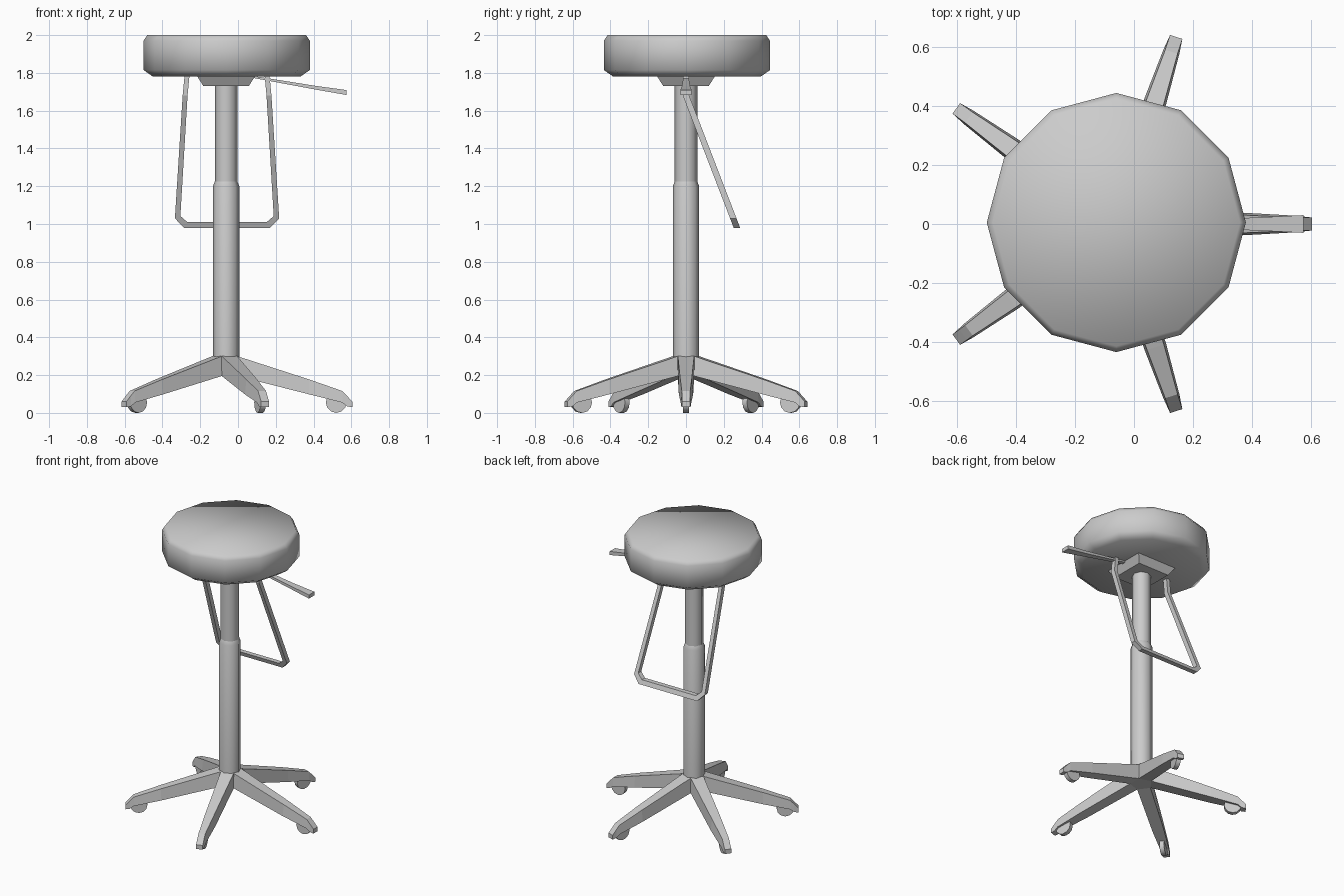
import bpy, bmesh
from math import sin, cos, pi
from mathutils import Matrix

if "Cube" in bpy.data.objects:
    bpy.data.objects.remove(bpy.data.objects["Cube"])

CX = -0.063  # axis of the column and base


def finish(name, bm, smooth=None):
    bmesh.ops.remove_doubles(bm, verts=bm.verts, dist=1e-5)
    bmesh.ops.recalc_face_normals(bm, faces=bm.faces)
    me = bpy.data.meshes.new(name)
    bm.to_mesh(me)
    bm.free()
    ob = bpy.data.objects.new(name, me)
    bpy.context.collection.objects.link(ob)
    if smooth:
        bpy.ops.object.select_all(action='DESELECT')
        ob.select_set(True)
        bpy.context.view_layer.objects.active = ob
        bpy.ops.object.shade_smooth_by_angle(angle=smooth)
    return ob


def loft(name, rings, smooth=None, matrix=None):
    """Skin a list of equal-length point rings and cap both ends."""
    bm = bmesh.new()
    vs = [[bm.verts.new(p) for p in r] for r in rings]
    n = len(vs[0])
    for a, b in zip(vs, vs[1:]):
        for i in range(n):
            j = (i + 1) % n
            bm.faces.new((a[i], a[j], b[j], b[i]))
    bm.faces.new(vs[0])
    bm.faces.new(vs[-1])
    if matrix:
        bm.transform(matrix)
    return finish(name, bm, smooth)


def lathe(name, profile, sides, smooth, cx=CX, cy=0):
    rings = [[(cx + r * cos(2 * pi * i / sides), cy + r * sin(2 * pi * i / sides), z)
              for i in range(sides)] for r, z in profile]
    return loft(name, rings, smooth)


# Cushioned twelve-sided seat
lathe("seat", [(0.39, 1.78), (0.44, 1.815), (0.44, 1.97), (0.42, 2.0)],
      12, 1.4, -0.06, 0.005)

# Telescopic column
lathe("column_lower", [(0.07, 0.2), (0.07, 1.2), (0.06, 1.225)], 8, 0.9)
lathe("column_upper", [(0.06, 1.2), (0.06, 1.75)], 8, 0.9)


# Square bracket under the seat
def square(h, z):
    return [(CX + h * a, h * b, z) for a, b in ((-1, -1), (1, -1), (1, 1), (-1, 1))]


loft("seat_bracket", [square(0.12, 1.73), square(0.155, 1.785)])

# Foot rest loop: mirrored half of (outer x, z, inner x, z) from the column axis
half = [(0.228, 0.98, 0.21, 1.01), (0.276, 1.03, 0.247, 1.042),
        (0.235, 1.68, 0.209, 1.68), (0.225, 1.785, 0.199, 1.785)]
rings = []
for side, stations in ((-1, half[::-1]), (1, half)):
    for xo, zo, xi, zi in stations:
        ring = []
        for x, z, d in ((xo, zo, -1), (xo, zo, 1), (xi, zi, 1), (xi, zi, -1)):
            y = max(0, (1.68 - z) * 0.385)
            ring.append((-0.058 + side * x, y + d * 0.017, z))
        rings.append(ring)
loft("foot_rest_loop", rings)

# Height lever, widening to its tip
rings = []
for x, z, hw, hh in ((0.06, 1.782, 0.012, 0.005), (0.42, 1.72, 0.022, 0.01),
                     (0.575, 1.696, 0.03, 0.013)):
    rings.append([(x, -hw, z - hh), (x, hw, z - hh), (x, hw, z + hh), (x, -hw, z + hh)])
loft("height_lever", rings)

# Five-legged base with casters
stations = [(0, 0.30, 0.195, 0, 0), (0.06, 0.30, 0.195, 0.043, 0.0436),
            (0.44, 0.177, 0.098, 0.030, 0.038), (0.615, 0.116, 0.055, 0.022, 0.028),
            (0.64, 0.09, 0.035, 0.022, 0.025), (0.668, 0.06, 0.03, 0.022, 0.022)]
leg_rings = [[(r, -wb, zb), (r, wb, zb), (r, wt, zt), (r, -wt, zt)]
             for r, zt, zb, wt, wb in stations[1:]]
for k in range(5):
    m = Matrix.Translation((CX, 0, 0)) @ Matrix.Rotation(2 * pi * k / 5, 4, 'Z')
    loft(f"base_leg_{k + 1}", leg_rings, None, m)
    wheel = [[(0.583 + 0.055 * cos(pi * i / 6), y, 0.055 + 0.055 * sin(pi * i / 6))
              for i in range(12)] for y in (-0.015, 0.015)]
    loft(f"caster_{k + 1}", wheel, 0.7, m)

# Hub closing the space between the legs
hub = []
for z in (0.195, 0.30):
    hub.append([(CX + 0.0742 * cos(pi / 5 + 2 * pi * i / 5),
                 0.0742 * sin(pi / 5 + 2 * pi * i / 5), z) for i in range(5)])
loft("base_hub", hub)
